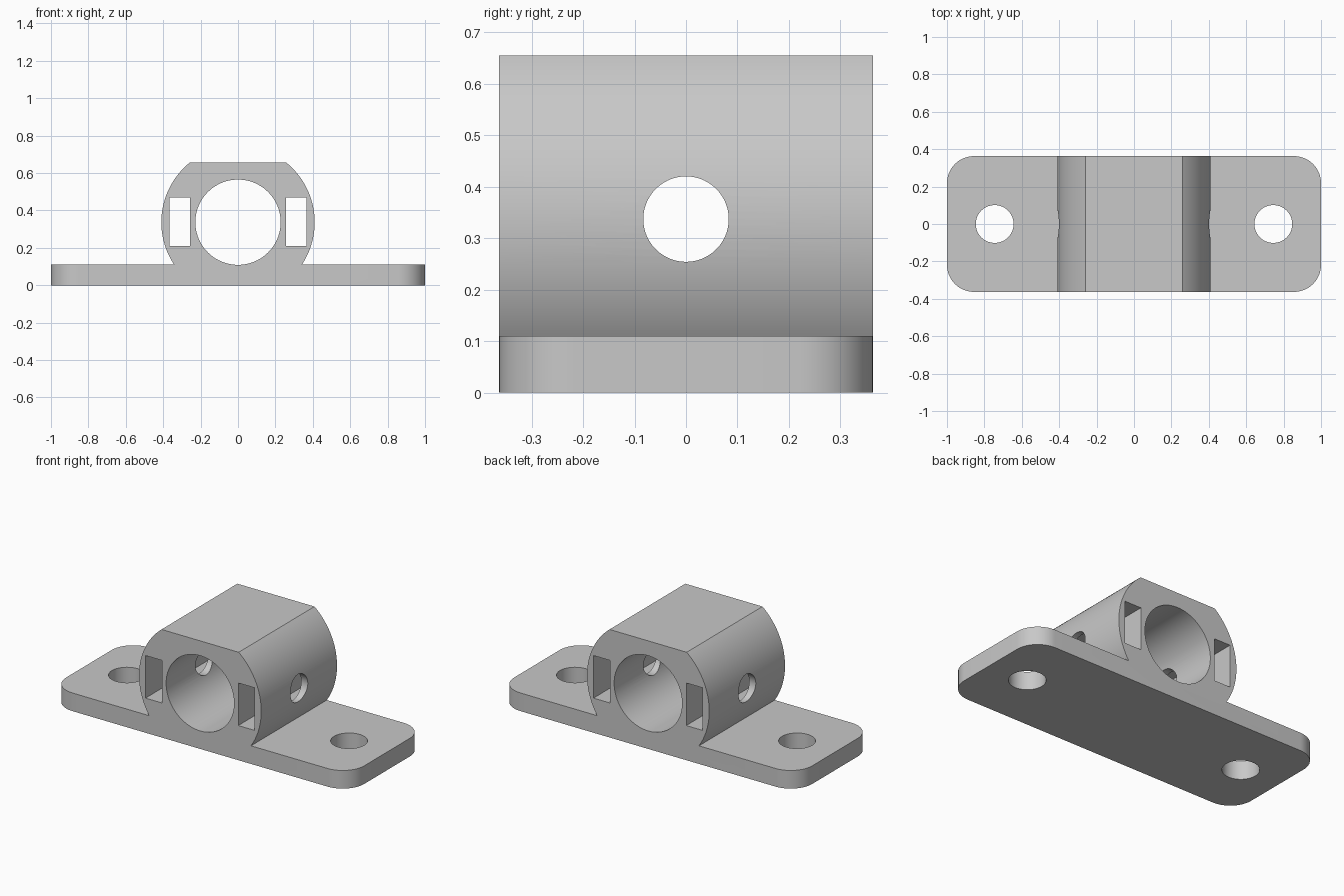
import bpy, bmesh, math
from mathutils import Matrix, Vector

cube = bpy.data.objects.get("Cube")
if cube:
    bpy.data.objects.remove(cube, do_unlink=True)

DEPTH = 0.363        # half depth along y
PLATE = 0.11         # plate thickness
AXIS_Z = 0.337       # height of the bore axis
OUTER, BORE = 0.41, 0.228
TOP = 0.655

grey = bpy.data.materials.new("light grey")
grey.use_nodes = True
colour = (0.58, 0.58, 0.58, 1)
grey.diffuse_color = colour
grey.node_tree.nodes["Principled BSDF"].inputs["Base Color"].default_value = colour


def make_object(name, bm):
    bmesh.ops.recalc_face_normals(bm, faces=bm.faces)
    mesh = bpy.data.meshes.new(name)
    bm.to_mesh(mesh)
    bm.free()
    mesh.materials.append(grey)
    obj = bpy.data.objects.new(name, mesh)
    bpy.context.collection.objects.link(obj)
    return obj


def cylinder_cutter(name, radius, length, centre, axis):
    bm = bmesh.new()
    turn = Vector((0, 0, 1)).rotation_difference(Vector(axis)).to_matrix().to_4x4()
    bmesh.ops.create_cone(bm, cap_ends=True, segments=96, radius1=radius,
                          radius2=radius, depth=length,
                          matrix=Matrix.Translation(centre) @ turn)
    return make_object(name, bm)


def box_cutter(name, size, centre):
    bm = bmesh.new()
    bmesh.ops.create_cube(bm, size=1, matrix=Matrix.Translation(centre)
                          @ Matrix.Diagonal((*size, 1)))
    return make_object(name, bm)


# Bracket: plate and flat-topped barrel share one front profile
low = math.asin((PLATE - AXIS_Z) / OUTER)
high = math.asin((TOP - AXIS_Z) / OUTER)
steps = 40
arc = []
for i in range(steps + 1):
    a = low + (high - low) * i / steps
    arc.append((OUTER * math.cos(a), AXIS_Z + OUTER * math.sin(a)))
half = [(1, 0), (1, PLATE)] + arc
profile = half + [(-x, z) for x, z in reversed(half)]

bm = bmesh.new()
face = bm.faces.new([bm.verts.new((x, -DEPTH, z)) for x, z in profile])
ext = bmesh.ops.extrude_face_region(bm, geom=[face])
bmesh.ops.translate(bm, vec=(0, 2 * DEPTH, 0),
                    verts=[v for v in ext["geom"] if isinstance(v, bmesh.types.BMVert)])
bmesh.ops.recalc_face_normals(bm, faces=bm.faces)

# Rounded plate corners
corners = [e for e in bm.edges if all(abs(v.co.x) > 0.99 for v in e.verts)
           and abs(e.verts[0].co.z - e.verts[1].co.z) > 0.05]
bmesh.ops.bevel(bm, geom=corners, offset=0.145, segments=16, profile=0.5,
                affect='EDGES')
bracket = make_object("bracket", bm)

# Bore, cross hole, nut slots and mounting holes
cutters = [
    cylinder_cutter("bore_cutter", BORE, 2, (0, 0, AXIS_Z), (0, 1, 0)),
    cylinder_cutter("cross_hole_cutter", 0.083, 2, (0, 0, AXIS_Z), (1, 0, 0)),
]
for side, s in (("left", 1), ("right", -1)):
    cutters.append(box_cutter(side + "_slot_cutter", (0.11, 2, 0.258),
                              (s * 0.311, 0, 0.339)))
    cutters.append(cylinder_cutter(side + "_mount_hole_cutter", 0.101, 0.4,
                                   (s * 0.745, 0, 0.05), (0, 0, 1)))

bpy.ops.object.select_all(action='DESELECT')
bpy.context.view_layer.objects.active = bracket
bracket.select_set(True)
for cutter in cutters:
    mod = bracket.modifiers.new(cutter.name, 'BOOLEAN')
    mod.operation = 'DIFFERENCE'
    mod.solver = 'EXACT'
    mod.object = cutter
    bpy.ops.object.modifier_apply(modifier=mod.name)
    bpy.data.objects.remove(cutter, do_unlink=True)

bpy.ops.object.shade_smooth_by_angle(angle=math.radians(25))
